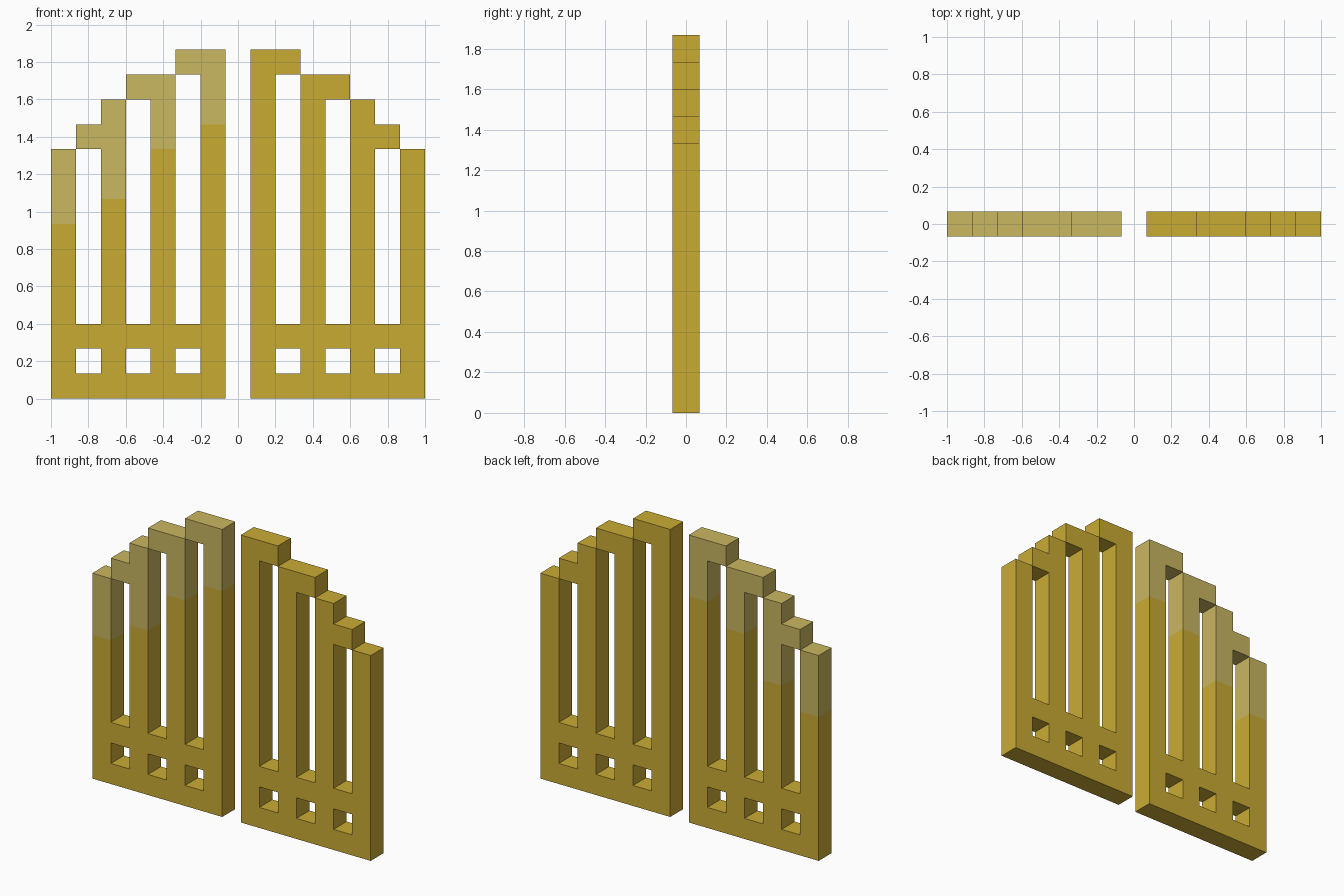
import bpy, bmesh

if "Cube" in bpy.data.objects:
    bpy.data.objects.remove(bpy.data.objects["Cube"])

U = 2 / 15          # bar thickness, the module of the whole gate
H = U / 2           # half depth


def material(name, rgb):
    def lin(c):
        c /= 255
        return c / 12.92 if c <= 0.04045 else ((c + 0.055) / 1.055) ** 2.4
    m = bpy.data.materials.new(name)
    m.diffuse_color = (*[lin(c) for c in rgb], 1)
    m.use_nodes = True
    m.node_tree.nodes["Principled BSDF"].inputs["Base Color"].default_value = m.diffuse_color
    return m


gold = material("gold", (202, 171, 52))
pale_gold = material("pale_gold", (202, 183, 97))

# Uprights: column -> (height, height where the pale tip starts on the left leaf)
POSTS = {0: (14, 11), 2: (13, 10), 4: (12, 8), 6: (10, 7)}
# Short top links: column -> bottom row
LINKS = {1: 13, 3: 12, 5: 10}


def leaf_cells():
    cells = {}
    for col, (top, tip) in POSTS.items():
        for row in range(top):
            cells[col, row] = row >= tip
    for col, row in LINKS.items():
        cells[col, 0] = cells[col, 2] = False    # bottom and middle rails
        cells[col, row] = True
    return cells


def gate_leaf(name, side, pale_tips):
    cells = leaf_cells()
    bm = bmesh.new()

    def face(points, pale):
        f = bm.faces.new([bm.verts.new((side * x, y, z)) for x, y, z in points])
        f.material_index = int(pale and pale_tips)

    for (c, r), pale in cells.items():
        x0, x1 = (c + 0.5) * U, (c + 1.5) * U
        z0, z1 = r * U, (r + 1) * U
        # front and back
        face([(x0, -H, z0), (x1, -H, z0), (x1, -H, z1), (x0, -H, z1)], pale)
        face([(x0, H, z1), (x1, H, z1), (x1, H, z0), (x0, H, z0)], pale)
        # walls only where there is no neighbouring bar
        for dc, dr, a, b in ((0, -1, (x0, z0), (x1, z0)), (1, 0, (x1, z0), (x1, z1)),
                             (0, 1, (x1, z1), (x0, z1)), (-1, 0, (x0, z1), (x0, z0))):
            if (c + dc, r + dr) not in cells:
                face([(a[0], -H, a[1]), (a[0], H, a[1]),
                      (b[0], H, b[1]), (b[0], -H, b[1])], pale)
    if side < 0:
        bmesh.ops.reverse_faces(bm, faces=bm.faces[:])
    bmesh.ops.remove_doubles(bm, verts=bm.verts[:], dist=1e-4)
    mesh = bpy.data.meshes.new(name)
    bm.to_mesh(mesh)
    bm.free()
    mesh.materials.append(gold)
    if pale_tips:
        mesh.materials.append(pale_gold)
    bpy.context.collection.objects.link(bpy.data.objects.new(name, mesh))


gate_leaf("right_gate_leaf", 1, False)
gate_leaf("left_gate_leaf", -1, True)
